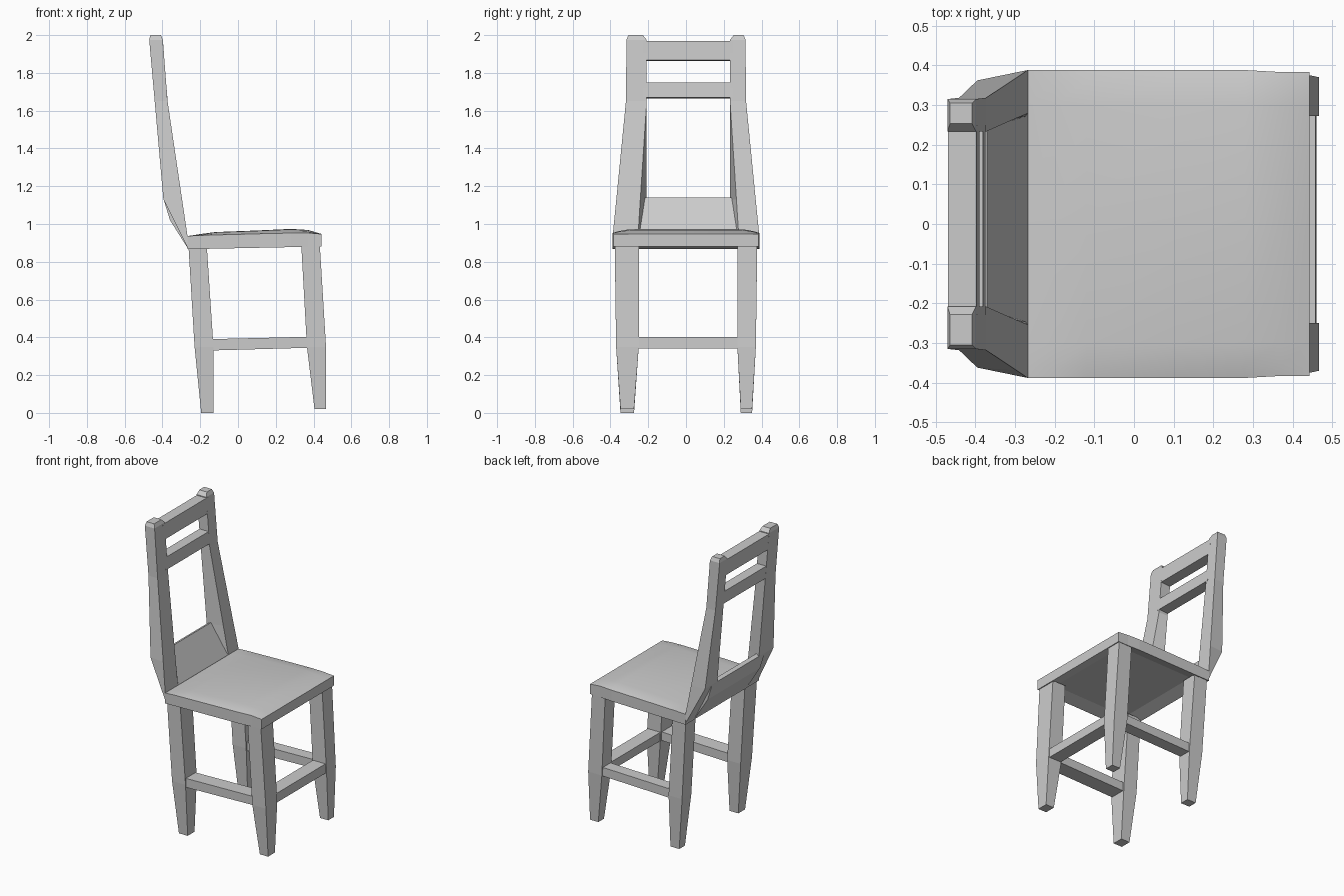
import bpy, bmesh

if "Cube" in bpy.data.objects:
    bpy.data.objects.remove(bpy.data.objects["Cube"])


def mesh_object(name, bm):
    bmesh.ops.recalc_face_normals(bm, faces=bm.faces)
    me = bpy.data.meshes.new(name)
    bm.to_mesh(me)
    bm.free()
    ob = bpy.data.objects.new(name, me)
    bpy.context.collection.objects.link(ob)
    return ob


def loft(name, rings):
    """Skin equal-length rings of points and cap both ends."""
    bm = bmesh.new()
    vs = [[bm.verts.new(p) for p in r] for r in rings]
    n = len(vs[0])
    for a, b in zip(vs, vs[1:]):
        for i in range(n):
            bm.faces.new((a[i], a[(i + 1) % n], b[(i + 1) % n], b[i]))
    bm.faces.new(vs[0])
    bm.faces.new(vs[-1])
    return mesh_object(name, bm)


def prism(name, profile, y0, y1):
    """Side profile (x, z) extruded along y."""
    return loft(name, [[(x, y, z) for x, z in profile] for y in (y0, y1)])


def rect(x0, x1, y0, y1, z0, z1):
    """Four-point ring; z runs from z0 at x0 to z1 at x1."""
    return [(x0, y0, z0), (x1, y0, z1), (x1, y1, z1), (x0, y1, z0)]


# Legs: tapered below the stretchers (the two sides differ slightly in width)
for side, s, inner, foot in (("right", -1, 0.25, (0.275, 0.347)),
                             ("left", 1, 0.272, (0.29, 0.35))):
    loft("back_leg_" + side, [
        rect(-0.195, -0.13, s * foot[0], s * foot[1], 0, 0),
        rect(-0.23, -0.13, s * inner, s * 0.37, 0.35, 0.35),
        rect(-0.262, -0.165, s * inner, s * 0.377, 0.88, 0.88)])
    loft("front_leg_" + side, [
        rect(0.405, 0.466, s * foot[0], s * foot[1], 0.02, 0.02),
        rect(0.365, 0.466, s * inner, s * 0.37, 0.35, 0.35),
        rect(0.335, 0.433, s * inner, s * 0.377, 0.89, 0.89)])
    # Side stretcher
    prism("side_stretcher_" + side,
          [(-0.16, 0.33), (0.38, 0.345), (0.38, 0.403), (-0.16, 0.39)],
          s * (inner + 0.01), s * 0.363)

# Front stretcher
prism("front_stretcher", [(0.37, 0.342), (0.46, 0.342), (0.458, 0.403), (0.365, 0.403)], -0.27, 0.29)

# Seat: slab with a gently domed top and shallow recess underneath
bm = bmesh.new()
cols = [(-0.268, 0.936, 0.0), (-0.2, 0.94, 0.006), (-0.12, 0.942, 0.014), (0.1, 0.948, 0.016),
        (0.28, 0.952, 0.02), (0.37, 0.953, 0.014), (0.443, 0.947, 0.0)]
rows = [(-1, 0), (-0.93, 0.45), (-0.78, 1), (0, 1.1), (0.78, 1), (0.93, 0.45), (1, 0)]
grid = []
for x, z, rise in cols:
    half = 0.388 if x < 0.3 else 0.383
    grid.append([bm.verts.new((x, half * t, z + rise * h)) for t, h in rows])
for a, b in zip(grid, grid[1:]):
    for j in range(len(rows) - 1):
        bm.faces.new((a[j], b[j], b[j + 1], a[j + 1]))
rim = [e for e in bm.edges if e.is_boundary]
ext = bmesh.ops.extrude_edge_only(bm, edges=rim)["geom"]
low = [v for v in ext if isinstance(v, bmesh.types.BMVert)]
for v in low:
    v.co.z = 0.872 + 0.02 * v.co.x
base = bmesh.ops.contextual_create(
    bm, geom=[e for e in bm.edges if e.is_boundary])["faces"]
bmesh.ops.recalc_face_normals(bm, faces=bm.faces)
bmesh.ops.inset_region(bm, faces=base, thickness=0.08)
for v in {v for f in base for v in f.verts}:
    v.co.z += 0.025
seat = mesh_object("seat", bm)
for f in seat.data.polygons:
    f.use_smooth = f.normal.z > 0.5

# Back posts: kicked back and narrowing upwards, with chamfered tips
for side, s, inn in (("right", -1, 0.208), ("left", 1, 0.233)):
    def ring(xb, zb, xf, zf, y_in_b, y_in_f, y_out_b, y_out_f):
        return [(xb, s * y_in_b, zb), (xf, s * y_in_f, zf),
                (xf, s * y_out_f, zf), (xb, s * y_out_b, zb)]
    loft("back_post_" + side, [
        ring(-0.264, 0.87, -0.268, 0.94, inn + 0.04, inn + 0.046, 0.385, 0.388),
        ring(-0.395, 1.13, -0.296, 1.13, inn, inn + 0.034, 0.362, 0.369),
        ring(-0.441, 1.65, -0.373, 1.65, inn, inn, 0.318, 0.318),
        ring(-0.47, 1.975, -0.398, 1.975, inn, inn, 0.315, 0.315),
        ring(-0.464, 2.0, -0.408, 2.0, inn + 0.02, inn + 0.02, 0.305, 0.305)])

# Sloping lower panel of the backrest
prism("back_panel", [(-0.268, 0.94), (-0.37, 1.14), (-0.394, 1.13),
                     (-0.36, 1.02), (-0.264, 0.868)], -0.27, 0.285)

# Two cross rails of the backrest
prism("lower_rail", [(-0.442, 1.665), (-0.374, 1.67), (-0.381, 1.75), (-0.449, 1.75)], -0.23, 0.25)
prism("upper_rail", [(-0.46, 1.862), (-0.39, 1.867), (-0.397, 1.97), (-0.469, 1.97)], -0.23, 0.25)
